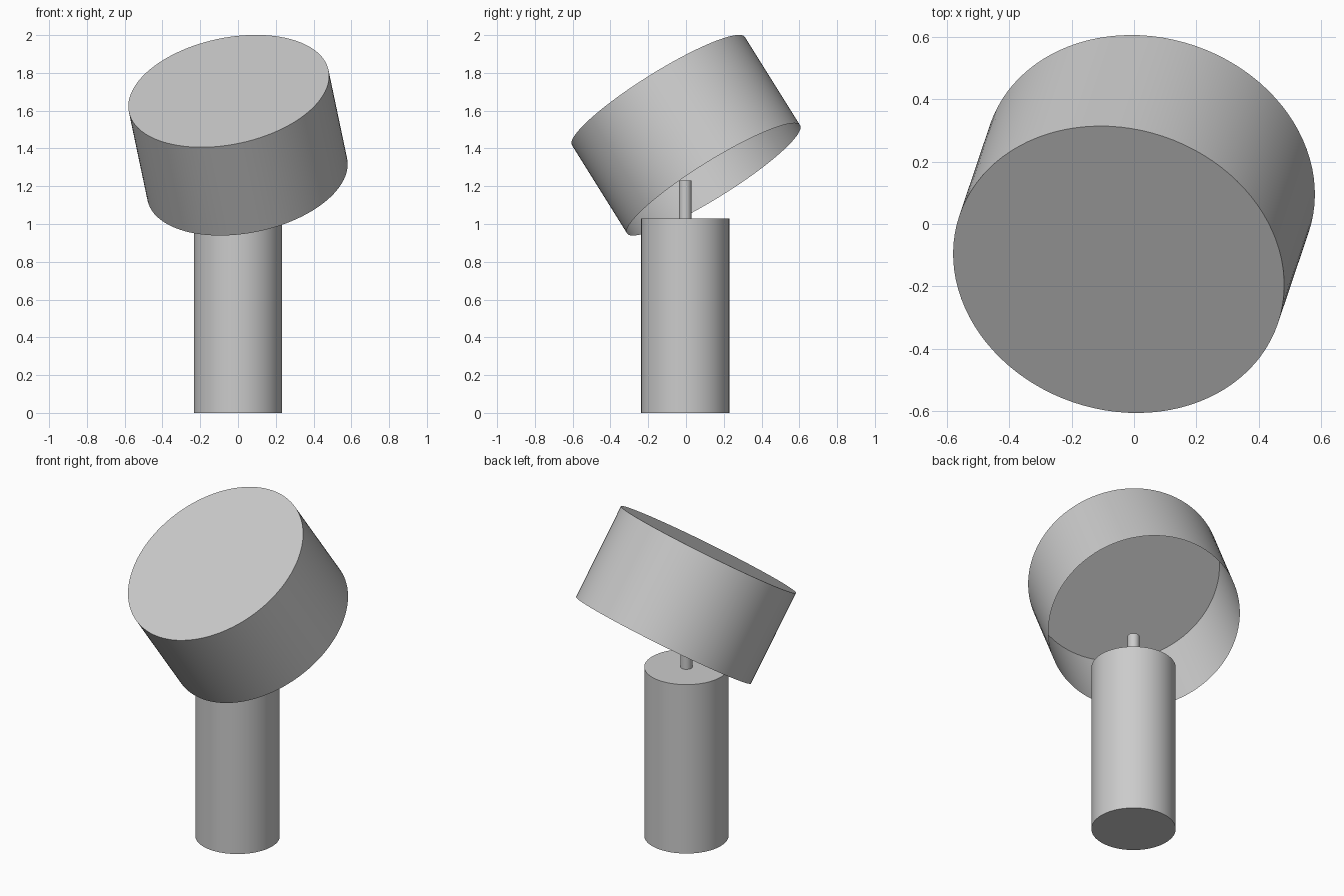
import bpy
import bmesh
import math
from mathutils import Vector

cube = bpy.data.objects.get("Cube")
if cube:
    bpy.data.objects.remove(cube, do_unlink=True)

# Single plain grey finish
grey = bpy.data.materials.new("light grey")
grey.use_nodes = True
colour = (0.6, 0.6, 0.6, 1)
grey.diffuse_color = colour
grey.node_tree.nodes["Principled BSDF"].inputs["Base Color"].default_value = colour


def cylinder(name, radius, depth, centre, axis=(0, 0, 1), open_base=False):
    """Smooth-sided cylinder along an axis, optionally without its base disc."""
    bm = bmesh.new()
    bmesh.ops.create_cone(bm, cap_ends=True, segments=96,
                          radius1=radius, radius2=radius, depth=depth)
    if open_base:
        base = [f for f in bm.faces if f.normal.z < -0.9]
        bmesh.ops.delete(bm, geom=base, context="FACES_ONLY")
    mesh = bpy.data.meshes.new(name)
    bm.to_mesh(mesh)
    bm.free()
    mesh.materials.append(grey)
    obj = bpy.data.objects.new(name, mesh)
    bpy.context.collection.objects.link(obj)
    obj.location = centre
    obj.rotation_mode = "QUATERNION"
    obj.rotation_quaternion = Vector(axis).to_track_quat("Z", "Y")
    bpy.ops.object.select_all(action="DESELECT")
    obj.select_set(True)
    bpy.context.view_layer.objects.active = obj
    bpy.ops.object.shade_smooth_by_angle(angle=math.radians(30))
    return obj


# Upright body and the thin stem on top of it
cylinder("base_column", 0.233, 1.03, (0, -0.004, 0.515))
cylinder("stem", 0.033, 0.20, (0, -0.004, 1.13))

# Tilted thin-walled shade, open underneath
cylinder("shade", 0.54, 0.56, (0, 0, 1.47),
         axis=(-0.176, -0.522, 0.835), open_base=True)
